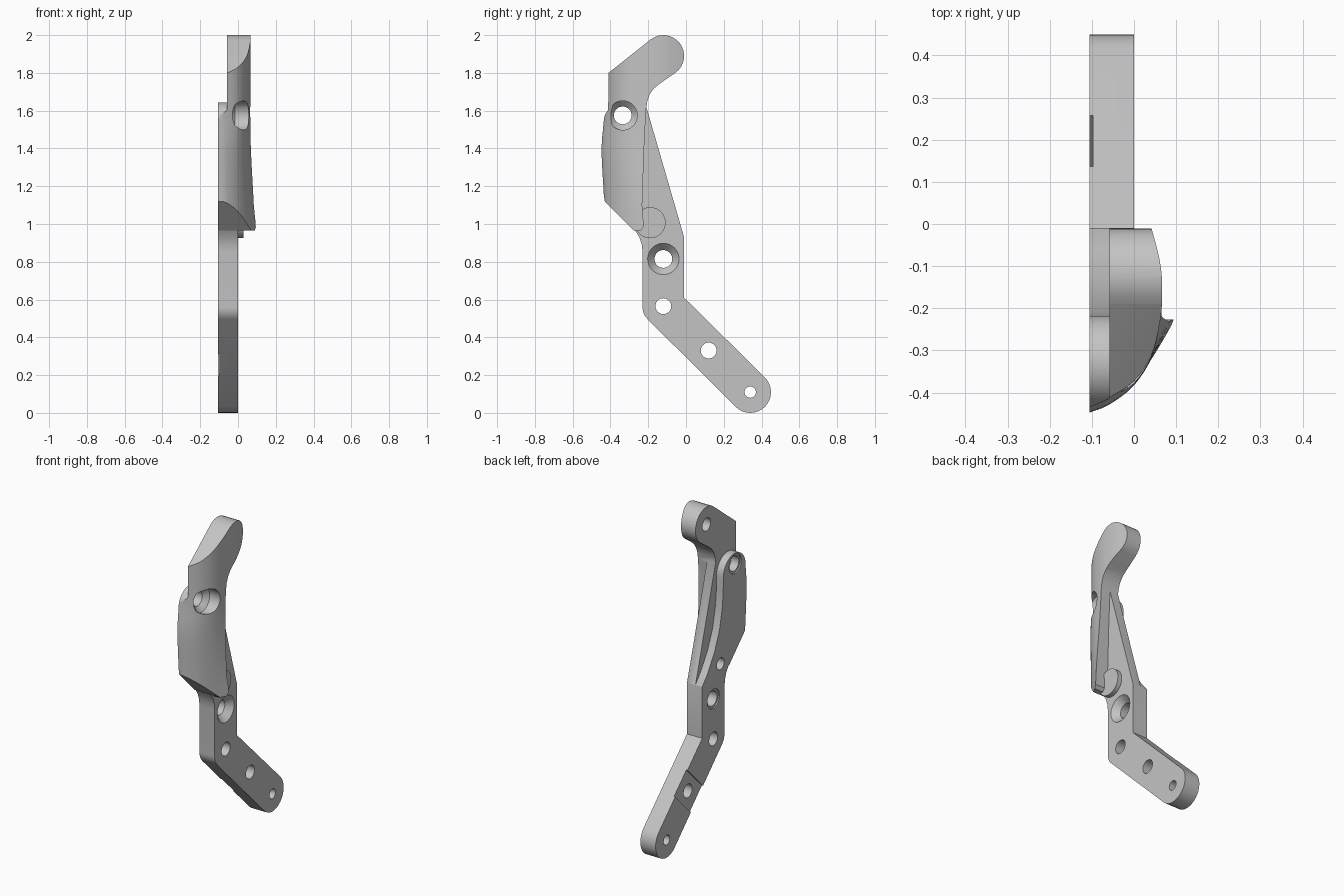
import bpy, bmesh, math
from mathutils import Vector

grey = bpy.data.materials.new("satin_grey")
grey.diffuse_color = (0.55, 0.55, 0.55, 1)


def make(name, bm):
    bmesh.ops.recalc_face_normals(bm, faces=bm.faces[:])
    me = bpy.data.meshes.new(name)
    bm.to_mesh(me)
    bm.free()
    me.materials.append(grey)
    ob = bpy.data.objects.new(name, me)
    bpy.context.collection.objects.link(ob)
    return ob


def loft(name, rings):
    bm = bmesh.new()
    rows = [[bm.verts.new(p) for p in r] for r in rings]
    n = len(rows[0])
    for a, b in zip(rows, rows[1:]):
        for i in range(n):
            j = (i + 1) % n
            bm.faces.new((a[i], a[j], b[j], b[i]))
    bm.faces.new(rows[0])
    bm.faces.new(rows[-1])
    return make(name, bm)


def prism(name, profile, x0, x1):
    return loft(name, [[(x, y, z) for y, z in profile] for x in (x0, x1)])


def arc(cy, cz, r, a0, a1, n=16):
    return [(cy + r * math.cos(math.radians(a0 + (a1 - a0) * i / n)),
             cz + r * math.sin(math.radians(a0 + (a1 - a0) * i / n))) for i in range(n + 1)]


def bore(y, z, steps):
    # turned cutter along x, steps are (x, radius)
    return loft("bore_cutter", [[(x, p, q) for p, q in arc(y, z, r, 0, 360, 40)[:-1]] for x, r in steps])


def boolean(ob, tool, op):
    m = ob.modifiers.new(op, 'BOOLEAN')
    m.operation, m.object, m.solver = op, tool, 'EXACT'
    bpy.context.view_layer.objects.active = ob
    bpy.ops.object.modifier_apply(modifier=m.name)
    bpy.data.objects.remove(tool)


def smooth_line(pts, n=4):
    pts = [Vector(p) for p in pts]
    ext = [2 * pts[0] - pts[1]] + pts + [2 * pts[-1] - pts[-2]]
    out = []
    for a, b, c, d in zip(ext, ext[1:], ext[2:], ext[3:]):
        for i in range(n):
            t = i / n
            out.append(0.5 * (2 * b + (c - a) * t + (2 * a - 5 * b + 4 * c - d) * t * t
                              + (3 * b - a - 3 * c + d) * t ** 3))
    return out + [pts[-1]]


# Flat bent arm
arm = prism("lever_body",
            arc(0.34, 0.11, 0.11, -135, 45)
            + [(-0.01, 0.61), (-0.01, 0.93), (-0.21, 1.62), (-0.3, 1.58), (-0.33, 1.4),
               (-0.33, 1.03), (-0.275, 0.975), (-0.247, 0.93), (-0.234, 0.89), (-0.23, 0.85)]
            + arc(-0.14, 0.56, 0.09, 180, 225, 6), -0.105, 0.0)

# Curved cover and horn: side profile trimmed by a rounded outer skin
cover = prism("cover",
              [(-0.275, 0.965), (-0.43, 1.12), (-0.441, 1.2), (-0.447, 1.3), (-0.45, 1.4),
               (-0.445, 1.5), (-0.437, 1.57), (-0.428, 1.61), (-0.412, 1.635), (-0.41, 1.8), (-0.19, 1.975)]
              + arc(-0.12, 1.89, 0.11, 129, -54)
              + [(-0.14, 1.742), (-0.17, 1.718), (-0.193, 1.685), (-0.205, 1.65), (-0.212, 1.6),
                 (-0.222, 1.4), (-0.232, 1.1), (-0.226, 1.02), (-0.226, 0.985), (-0.24, 0.965)],
              -0.105, 0.25)

levels = [
    (0.90, [(-0.105, -0.425), (-0.06, -0.415), (0, -0.373), (0.05, -0.308), (0.103, -0.222), (0.13, -0.16), (0.16, -0.08), (0.19, 0.05)]),
    (1.15, [(-0.105, -0.435), (-0.06, -0.423), (0, -0.378), (0.05, -0.305), (0.084, -0.222), (0.10, -0.16), (0.11, -0.08), (0.12, 0.05)]),
    (1.40, [(-0.105, -0.447), (-0.06, -0.429), (0, -0.383), (0.045, -0.31), (0.068, -0.222), (0.075, -0.16), (0.07, -0.08), (0.05, 0.05)]),
    (1.62, [(-0.105, -0.432), (-0.06, -0.413), (0, -0.373), (0.042, -0.31), (0.062, -0.23), (0.067, -0.16), (0.06, -0.08), (0.025, 0.05)]),
    (2.10, [(-0.105, -0.432), (-0.06, -0.413), (0, -0.373), (0.042, -0.31), (0.062, -0.23), (0.067, -0.16), (0.06, -0.08), (0.025, 0.05)]),
]
columns = [smooth_line([(x, y, z) for (x, y), z in zip(col, [l[0] for l in levels])])
           for col in zip(*[l[1] for l in levels])]
rings = []
for k in range(len(columns[0])):
    line = smooth_line([c[k] for c in columns])
    z = line[0].z
    rings.append(line + [Vector((-0.3, 0.05, z)), Vector((-0.3, line[0].y, z))])
boolean(cover, loft("skin_cutter", rings), 'INTERSECT')
boolean(arm, cover, 'UNION')

# Relief on the inner side, leaving the round-topped strap raised
relief = (arc(-0.328, 1.533, 0.11, 180, 0)
          + [(-0.217, 1.45), (-0.208, 1.35), (-0.18, 1.22), (-0.13, 1.1), (-0.06, 0.99), (-0.005, 0.925),
             (0.2, 0.925), (0.2, 2.2), (-0.6, 2.2), (-0.6, 1.533)])
boolean(arm, prism("relief_cutter", relief, -0.2, -0.058), 'DIFFERENCE')

# Shallow band across the inner side of the lower arm
s = math.sqrt(0.5)
band = [(0.12 + (u - v) * s * -1, 0.33 + (u + v) * s)
        for u, v in ((-0.2, -0.085), (0.2, -0.085), (0.2, 0.085), (-0.2, 0.085))]
band = [(0.12 + a * s + b * s, 0.33 - a * s + b * s)
        for a, b in ((-0.085, -0.2), (0.085, -0.2), (0.085, 0.2), (-0.085, 0.2))]
boolean(arm, prism("band_cutter", band, -0.2, -0.097), 'DIFFERENCE')

# Round boss beside the cover
boolean(arm, bore(-0.19, 1.007, [(-0.02, 0.082), (0.028, 0.082)]), 'UNION')

# Through holes, countersinks and blind holes
for y, z, steps in [
    (0.34, 0.11, [(-0.2, 0.03), (0.2, 0.03)]),
    (0.12, 0.33, [(-0.2, 0.042), (0.2, 0.042)]),
    (-0.12, 0.565, [(-0.2, 0.042), (0.2, 0.042)]),
    (-0.12, 0.815, [(-0.2, 0.06), (-0.097, 0.06), (-0.097, 0.047), (-0.04, 0.047), (0.0, 0.083), (0.02, 0.083)]),
    (-0.335, 1.575, [(-0.2, 0.06), (-0.097, 0.06), (-0.097, 0.047), (-0.045, 0.047), (-0.015, 0.077), (0.2, 0.077)]),
    (-0.19, 1.007, [(-0.2, 0.036), (-0.01, 0.036)]),
    (-0.12, 1.89, [(-0.2, 0.04), (0.01, 0.04)]),
]:
    boolean(arm, bore(y, z, steps), 'DIFFERENCE')

# Smooth the curved faces, keep hard edges
bpy.ops.object.select_all(action='DESELECT')
arm.select_set(True)
bpy.context.view_layer.objects.active = arm
bpy.ops.object.shade_smooth_by_angle(angle=math.radians(25))
